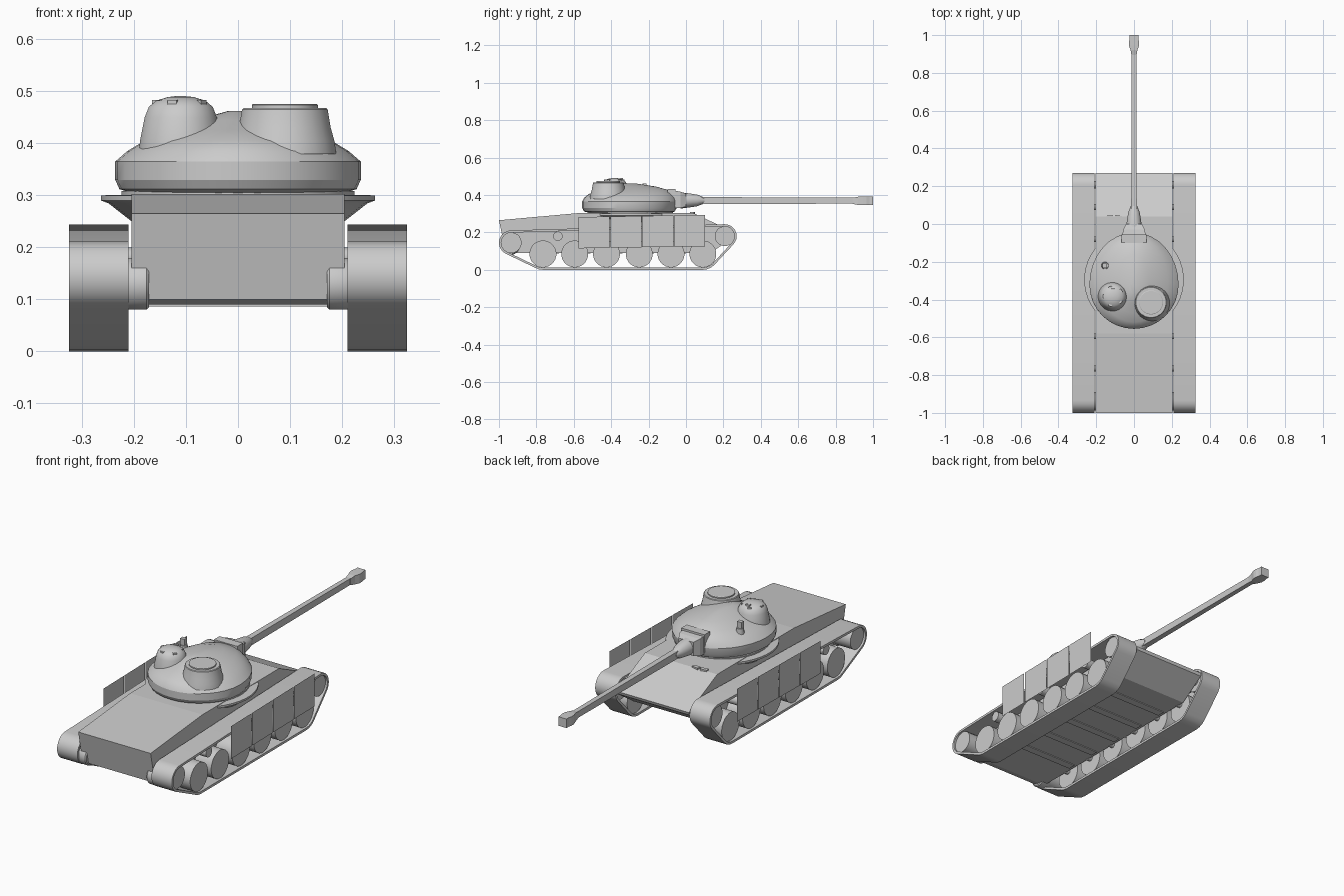
import bpy, bmesh, math
from mathutils import Matrix, Vector
from mathutils.geometry import convex_hull_2d

if "Cube" in bpy.data.objects:
    bpy.data.objects.remove(bpy.data.objects["Cube"])

PI = math.pi
TO_X = Matrix.Rotation(PI / 2, 4, 'Y')
TO_Y = Matrix.Rotation(-PI / 2, 4, 'X')


def finish(bm, name, smooth=None):
    bmesh.ops.recalc_face_normals(bm, faces=bm.faces)
    me = bpy.data.meshes.new(name)
    bm.to_mesh(me)
    bm.free()
    ob = bpy.data.objects.new(name, me)
    bpy.context.collection.objects.link(ob)
    if smooth:
        bpy.ops.object.select_all(action='DESELECT')
        bpy.context.view_layer.objects.active = ob
        ob.select_set(True)
        bpy.ops.object.shade_smooth_by_angle(angle=math.radians(smooth))
    return ob


def loft(name, rings, smooth=None):
    """Skin a stack of equal-length rings and cap both ends."""
    bm = bmesh.new()
    vs = [[bm.verts.new(p) for p in r] for r in rings]
    n = len(vs[0])
    for a, b in zip(vs, vs[1:]):
        for i in range(n):
            j = (i + 1) % n
            bm.faces.new((a[i], a[j], b[j], b[i]))
    bm.faces.new(vs[0])
    bm.faces.new(vs[-1])
    return finish(bm, name, smooth)


def lathe(name, profile, loc, rot=Matrix(), n=24, smooth=30):
    """Profile of (radius, distance along axis)."""
    m = Matrix.Translation(loc) @ rot
    rings = [[m @ Vector((r * math.cos(2 * PI * (i + .5) / n),
                          r * math.sin(2 * PI * (i + .5) / n), t))
              for i in range(n)] for r, t in profile]
    return loft(name, rings, smooth)


def box(name, lo, hi, rot=0):
    bm = bmesh.new()
    lo, hi = Vector(lo), Vector(hi)
    bmesh.ops.create_cube(bm, size=1, matrix=Matrix.Translation((lo + hi) / 2)
                          @ Matrix.Rotation(rot, 4, 'Z') @ Matrix.Diagonal((*(hi - lo), 1)))
    return finish(bm, name)


def bar(name, sections):
    """Rectangular bar along y from (y, half width, bottom, top)."""
    return loft(name, [[(-w, y, a), (w, y, a), (w, y, b), (-w, y, b)]
                       for y, w, a, b in sections])


# Hull: side profile extruded across the width
side = [(-1, .265), (-.58, .303), (.04, .303), (.27, .195), (.265, .18),
        (.13, .09), (-.93, .09), (-.965, .1)]
loft("hull", [[(x, y, z) for y, z in side] for x in (-.205, .205)])

# Belly ribs under the hull
for y in (-.7, -.53, -.36, -.19, -.02):
    box("belly_rib", (-.19, y - .02, .086), (.19, y + .02, .092))

# Flared turret shelf and turret ring
lathe("turret_shelf", [(.205, .25), (.25, .285), (.264, .29), (.264, .3), (.2, .302)],
      (0, -.295, 0), n=40)
lathe("turret_ring", [(.225, .3), (.225, .308)], (0, -.295, 0), n=40)

# Running gear
WHEELS = [-.765, -.595, -.425, -.25, -.08, .09]
ENDS = [(-.934, .145, .066), (.207, .18, .064), (-.765, .085, .085), (.09, .085, .085)]


def track_points(t):
    return [Vector((y + (r - t) * math.cos(k * PI / 12), z + (r - t) * math.sin(k * PI / 12)))
            for y, z, r in ENDS for k in range(24)]


outer, inner = track_points(0), track_points(.012)
order = convex_hull_2d(outer)
for s in (-1, 1):
    # Track band
    bm = bmesh.new()
    loops = [[bm.verts.new((s * x, pts[i].x, pts[i].y)) for i in order]
             for x, pts in ((.21, outer), (.325, outer), (.325, inner), (.21, inner))]
    for k in range(4):
        a, b = loops[k], loops[(k + 1) % 4]
        for i in range(len(order)):
            j = (i + 1) % len(order)
            bm.faces.new((a[i], a[j], b[j], b[i]))
    finish(bm, "track", 20)

    # Road wheels, drive wheel, idler and return rollers
    def wheel(name, y, z, r, x0=.22, x1=.315):
        lathe(name, [(r, -(x1 - x0) / 2), (r, (x1 - x0) / 2)],
              (s * (x0 + x1) / 2, y, z), TO_X)
    for y in WHEELS:
        wheel("road_wheel", y, .085, .072)
        wheel("axle", y, .1, .015, .2, .225)
    wheel("drive_wheel", -.934, .145, .055)
    wheel("idler_wheel", .207, .18, .053)
    for y in (-.685, -.34, .0):
        wheel("return_roller", y, .18, .025)
    wheel("idler_axle", .207, .18, .02, .18, .225)

    # Final drive housing
    prof = [(.045, -.022), (.05, -.017), (.05, .017), (.045, .03)]
    lathe("final_drive", [(r, t * s) for r, t in prof], (s * .193, -.938, .13), TO_X)

    # Thin side skirt panels standing off from the tracks
    for k, y in enumerate((-.574, -.404, -.234, -.064)):
        z = .115 + .003 * k
        bm = bmesh.new()
        bm.faces.new([bm.verts.new((s * .361, py, pz)) for py, pz in
                      ((y, z), (y + .166, z + .002), (y + .166, z + .17), (y, z + .167))])
        finish(bm, "skirt_panel")

# Turret shell: egg-shaped rings (z, half width, front y, rear y)
levels = [(.305, .205, -.08, -.52), (.312, .228, -.06, -.545), (.33, .236, -.05, -.555),
          (.365, .236, -.045, -.555), (.385, .213, -.05, -.545), (.405, .18, -.065, -.52),
          (.425, .135, -.09, -.47), (.445, .08, -.16, -.42), (.462, .02, -.27, -.37)]
rings = []
for z, w, yf, yb in levels:
    yc = yb + .46 * (yf - yb)
    rings.append([(w * math.cos(a), yc + math.sin(a) * ((yf - yc) if math.sin(a) > 0 else (yc - yb)), z)
                  for a in (2 * PI * i / 32 for i in range(32))])
loft("turret", rings, 25)

# Commander cupola with vision blocks
C = Vector((-.11, -.383, 0))
lathe("cupola", [(.081, .385), (.079, .405), (.07, .45), (.062, .47), (.048, .482),
                 (.025, .489), (.006, .491)], C)
for k in range(5):
    a = PI * (.1 + .2 * k) * 2
    p = C + Vector((.05 * math.cos(a), .05 * math.sin(a), .476))
    box("vision_block", p - Vector((.005, .009, .01)), p + Vector((.005, .009, .007)), a)
box("cupola_handle", (-.122, -.35, .475), (-.1, -.338, .491))

# Loader hatch drum
lathe("hatch_drum", [(.1, .38), (.096, .405), (.089, .43), (.083, .465), (.08, .468)],
      (.09, -.415, 0))
lathe("hatch_lid", [(.064, .466), (.064, .474), (.061, .476)], (.09, -.415, 0))

# Roof periscope
lathe("periscope_base", [(.02, .40), (.018, .43)], (-.153, -.22, 0), n=12)
box("periscope_head", (-.166, -.232, .42), (-.142, -.21, .462))

# Mantlet, collar, barrel and muzzle brake
box("mantlet_frame", (-.066, -.1, .34), (.066, -.055, .432))
bar("mantlet", [(-.07, .062, .33, .424), (-.03, .058, .33, .418), (0, .042, .338, .408)])
lathe("gun_collar", [(.045, -.03), (.04, .01), (.032, .06), (.022, .085), (.016, .1)],
      (0, 0, .371), TO_Y, n=12)
bar("gun_barrel", [(y, w, .37 - h, .37 + h) for y, w, h in ((0, .015, .019), (.92, .012, .016))])
bar("muzzle_brake", [(y, w, .369 - h, .369 + h) for y, w, h in
                     ((.89, .013, .016), (.92, .018, .022), (.945, .027, .023),
                      (.965, .027, .023), (.98, .023, .023), (1, .023, .023))])

# Driver vision blocks at the top of the glacis
for x in (-.128, -.083):
    box("driver_block", (x - .018, .025, .295), (x + .018, .045, .309), .1 if x < -.1 else -.15)
